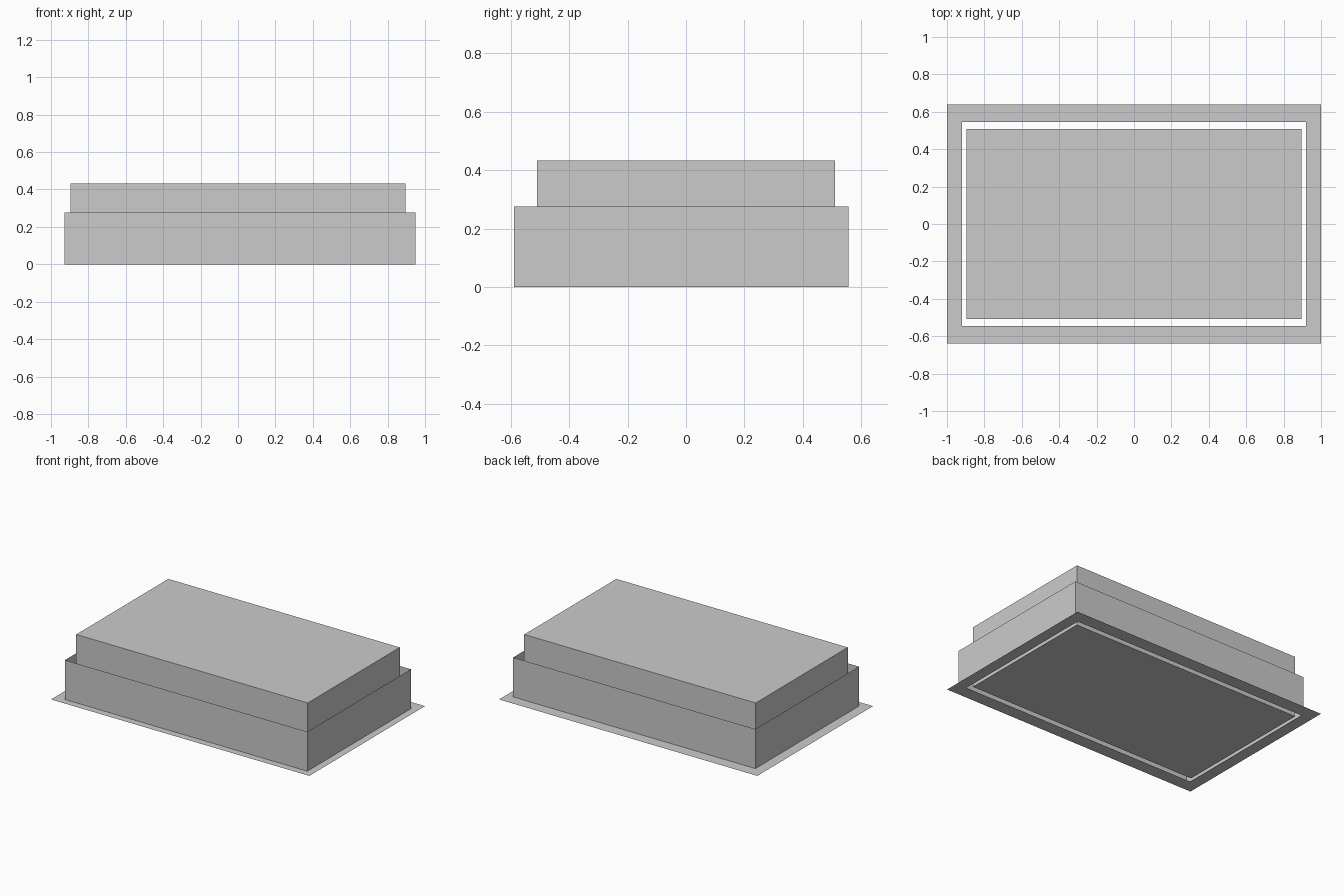
import bpy

if "Cube" in bpy.data.objects:
    bpy.data.objects.remove(bpy.data.objects["Cube"])


def mesh_object(name, verts, faces):
    mesh = bpy.data.meshes.new(name)
    mesh.from_pydata(verts, [], faces)
    mesh.update()
    obj = bpy.data.objects.new(name, mesh)
    bpy.context.collection.objects.link(obj)
    return obj


def rect(x0, x1, y0, y1, z):
    return [(x0, y0, z), (x1, y0, z), (x1, y1, z), (x0, y1, z)]


# quads joining a first four-corner loop to a second one
BAND = [(i, (i + 1) % 4, (i + 1) % 4 + 4, i + 4) for i in range(4)]

# flat border sheet on the ground, open in the middle
mesh_object("base_border",
            rect(-1, 1, -0.639, 0.639, 0) + rect(-0.92, 0.92, -0.545, 0.545, 0),
            BAND)

# thin upright walls, set slightly off centre, open above and below
WALL = (-0.927, 0.949, -0.589, 0.556)
mesh_object("surrounding_wall", rect(*WALL, 0) + rect(*WALL, 0.276), BAND)

# solid inner block
BLOCK = (-0.896, 0.896, -0.509, 0.509)
mesh_object("inner_block", rect(*BLOCK, 0) + rect(*BLOCK, 0.433),
            BAND + [(3, 2, 1, 0), (4, 5, 6, 7)])
